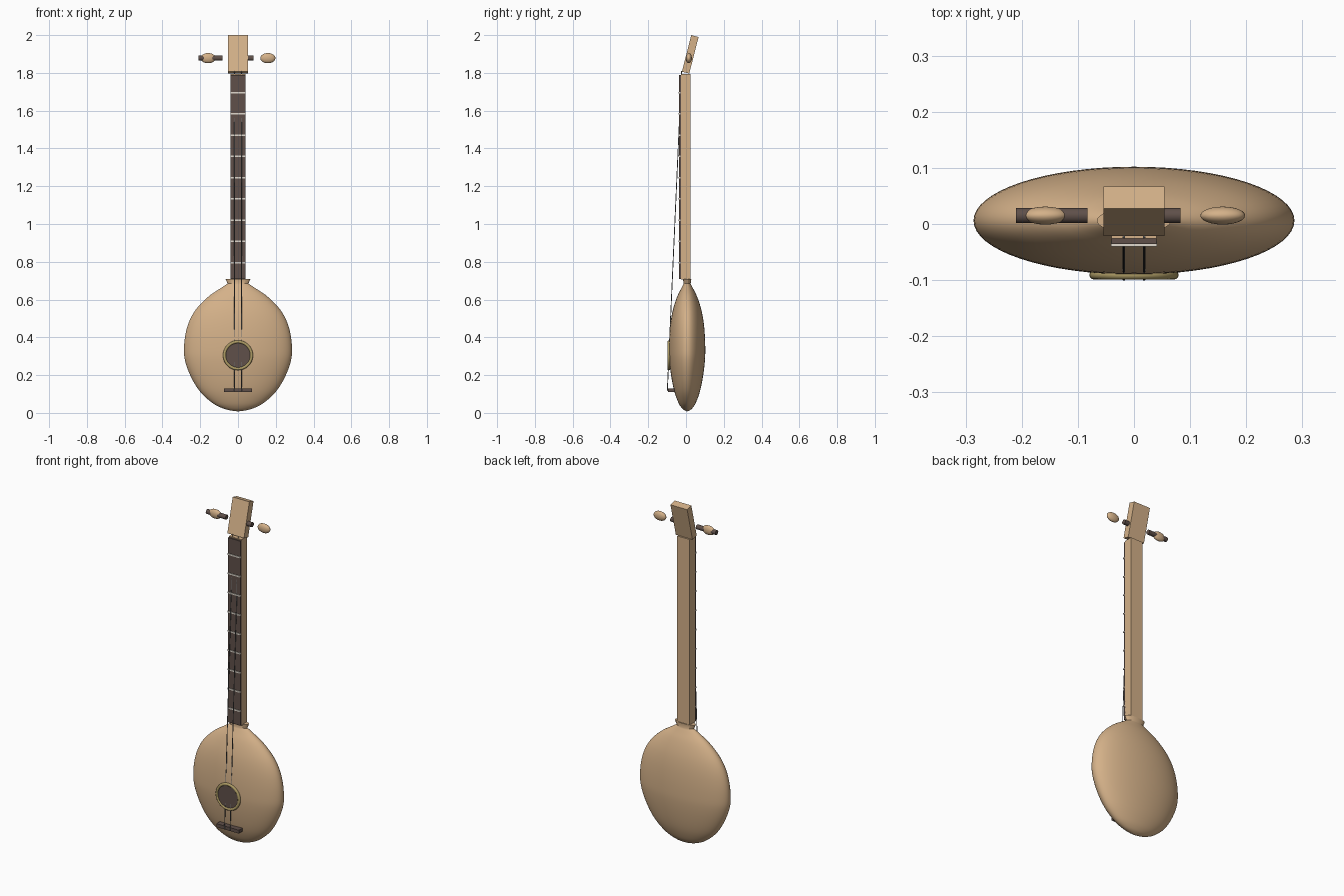
import bpy, bmesh, math
from mathutils import Matrix, Vector

if "Cube" in bpy.data.objects:
    bpy.data.objects.remove(bpy.data.objects["Cube"])


def material(name, rgb):
    m = bpy.data.materials.new(name)
    m.diffuse_color = (*rgb, 1)
    m.use_nodes = True
    m.node_tree.nodes["Principled BSDF"].inputs["Base Color"].default_value = m.diffuse_color
    return m


WOOD = material("light wood", (0.66, 0.44, 0.25))
DARK = material("dark wood", (0.115, 0.08, 0.068))
BRASS = material("brass", (0.42, 0.33, 0.13))
IVORY = material("ivory", (0.75, 0.70, 0.62))
STEEL = material("steel", (0.17, 0.17, 0.17))


def finish(name, bm, mat, smooth=False):
    bmesh.ops.recalc_face_normals(bm, faces=bm.faces)
    me = bpy.data.meshes.new(name)
    bm.to_mesh(me)
    bm.free()
    me.materials.append(mat)
    ob = bpy.data.objects.new(name, me)
    bpy.context.collection.objects.link(ob)
    if smooth:
        bpy.ops.object.select_all(action='DESELECT')
        ob.select_set(True)
        bpy.context.view_layer.objects.active = ob
        bpy.ops.object.shade_smooth_by_angle(angle=math.radians(40))
    return ob


def box(name, mat, center, size, tilt=0.0):
    bm = bmesh.new()
    mtx = Matrix.Translation(center) @ Matrix.Rotation(tilt, 4, 'X') @ Matrix.Diagonal((*size, 1))
    bmesh.ops.create_cube(bm, size=1, matrix=mtx)
    return finish(name, bm, mat)


def rod(name, mat, a, b, radius, sides=24):
    a, b = Vector(a), Vector(b)
    bm = bmesh.new()
    turn = (b - a).to_track_quat('Z', 'Y').to_matrix().to_4x4()
    bmesh.ops.create_cone(bm, cap_ends=True, segments=sides, radius1=radius, radius2=radius,
                          depth=(b - a).length, matrix=Matrix.Translation((a + b) / 2) @ turn)
    return finish(name, bm, mat, True)


def ellipsoid(name, mat, center, radii):
    bm = bmesh.new()
    bmesh.ops.create_uvsphere(bm, u_segments=24, v_segments=16, radius=1,
                              matrix=Matrix.Translation(center) @ Matrix.Diagonal((*radii, 1)))
    return finish(name, bm, mat, True)


def smooth_profile(pts, steps=3):
    """Catmull-Rom interpolation of (radius, z) points."""
    p = [Vector(q) for q in [pts[0], *pts, pts[-1]]]
    out = []
    for i in range(1, len(p) - 2):
        a, b, c, d = p[i - 1:i + 3]
        for k in range(steps):
            t = k / steps
            out.append(0.5 * (2 * b + (c - a) * t + (2 * a - 5 * b + 4 * c - d) * t * t
                              + (3 * b - a - 3 * c + d) * t ** 3))
    return out + [p[-1]]


# Body: flattened pear shape ending in a small flare below the neck
PROFILE = [(0.004, 0.008), (0.05, 0.015), (0.09, 0.028), (0.135, 0.052), (0.19, 0.10),
           (0.23, 0.155), (0.262, 0.22), (0.281, 0.28), (0.286, 0.33), (0.281, 0.40),
           (0.264, 0.47), (0.235, 0.53), (0.195, 0.58), (0.145, 0.625), (0.095, 0.658),
           (0.055, 0.684)]
N = 64
bm = bmesh.new()
rings = []
for r, z in smooth_profile(PROFILE) + [Vector((0.066, 0.71))]:
    rings.append([bm.verts.new((r * math.cos(2 * math.pi * i / N),
                                0.006 + r * 0.336 * math.sin(2 * math.pi * i / N), z))
                  for i in range(N)])
for lo, hi in zip(rings, rings[1:]):
    for i in range(N):
        j = (i + 1) % N
        bm.faces.new((lo[i], lo[j], hi[j], hi[i]))
bm.faces.new(rings[0])
bm.faces.new(rings[-1])
finish("body", bm, WOOD, True)

# Neck, fingerboard and frets
box("neck", WOOD, (0, -0.001, 1.25), (0.08, 0.05, 1.09))
box("fingerboard", DARK, (0, -0.030, 1.25), (0.08, 0.012, 1.08))
for i in range(9):
    box(f"fret_{i + 1}", IVORY, (0, -0.035, 0.795 + 0.1125 * i), (0.082, 0.010, 0.008))

# Headstock, tilted back
box("headstock", WOOD, (0, 0.0225, 1.898), (0.108, 0.04, 0.20), -0.25)

# Tuning pegs with knobs
PY, PZ = 0.015, 1.878
rod("left_peg", DARK, (-0.21, PY, PZ), (-0.083, PY, PZ), 0.0135)
rod("right_peg", DARK, (-0.044, PY, PZ), (0.083, PY, PZ), 0.0135)
for side, s in (("left", -1), ("right", 1)):
    ellipsoid(f"{side}_peg_knob", WOOD, (s * 0.158, PY, PZ), (0.04, 0.016, 0.027))

# Sound hole disc and its ring
HZ = 0.305
rod("sound_hole", DARK, (0, -0.075, HZ), (0, -0.094, HZ), 0.066, 48)
bm = bmesh.new()
loops = []
for i in range(48):
    a = 2 * math.pi * i / 48
    loops.append([])
    for k in range(12):
        b = 2 * math.pi * k / 12
        r = 0.0715 + 0.008 * math.cos(b)
        loops[-1].append(bm.verts.new((r * math.cos(a), -0.091 + 0.008 * math.sin(b),
                                       HZ + r * math.sin(a))))
for i in range(48):
    p, q = loops[i], loops[(i + 1) % 48]
    for k in range(12):
        m = (k + 1) % 12
        bm.faces.new((p[k], p[m], q[m], q[k]))
finish("sound_hole_ring", bm, BRASS, True)

# Bridge and strings
box("bridge", DARK, (0, -0.079, 0.12), (0.146, 0.034, 0.02))
for side, s in (("left", -1), ("right", 1)):
    rod(f"{side}_string", STEEL, (s * 0.018, -0.099, 0.115), (s * 0.018, -0.023, 1.81), 0.0022, 8)
